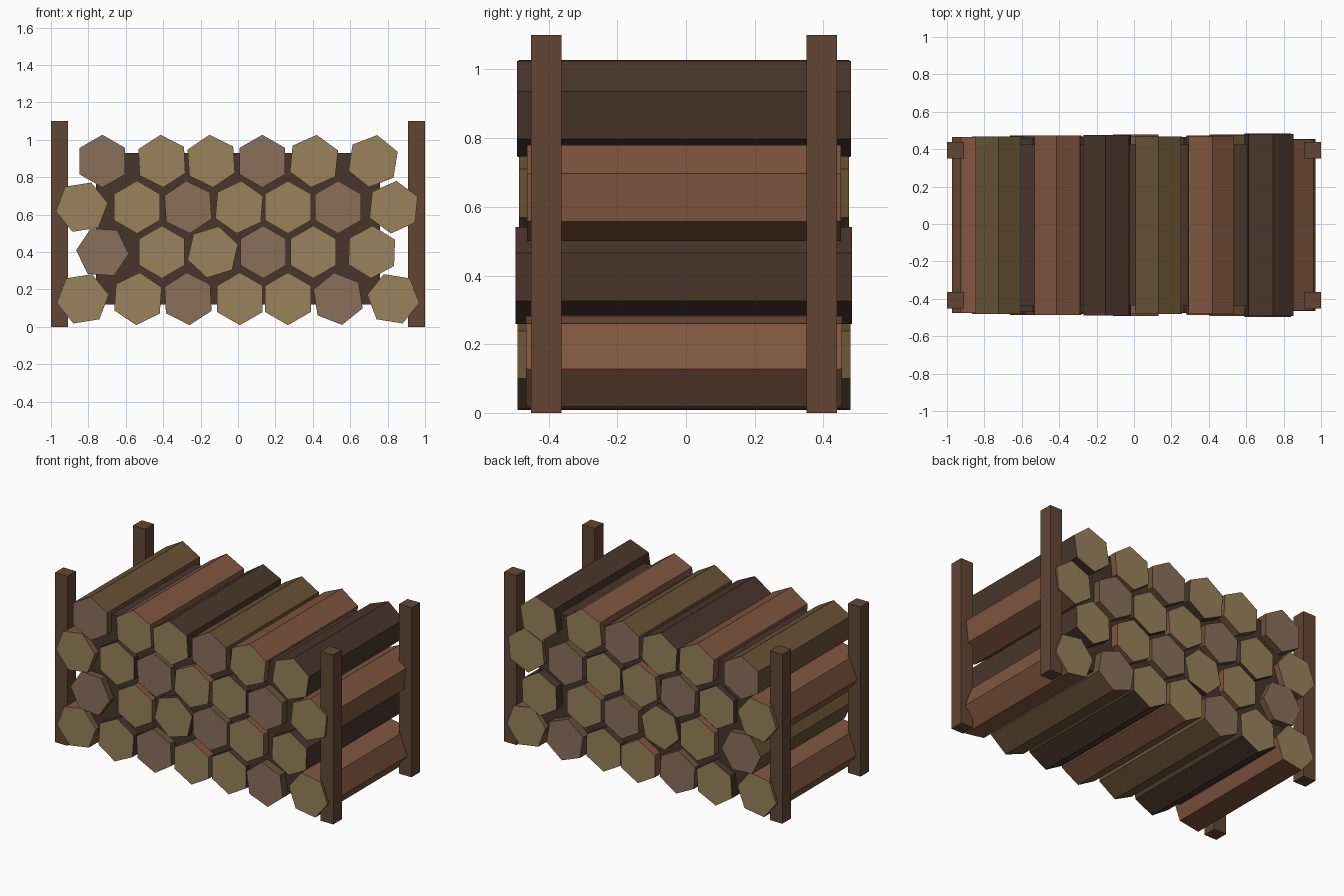
import bpy, bmesh
from math import sin, cos, radians

if "Cube" in bpy.data.objects:
    bpy.data.objects.remove(bpy.data.objects["Cube"])

def mat(name, r, g, b):
    m = bpy.data.materials.new(name)
    m.diffuse_color = [((c / 255 + 0.055) / 1.055) ** 2.4 for c in (r, g, b)] + [1]
    m.use_nodes = True
    m.node_tree.nodes["Principled BSDF"].inputs["Base Color"].default_value = m.diffuse_color
    return m

BARK = [mat("red_bark", 128, 86, 64), mat("dark_bark", 73, 54, 43), mat("olive_bark", 105, 82, 54)]
TAN = mat("tan_end", 152, 130, 91)
GREY = mat("grey_end", 138, 112, 91)
POST = mat("post_wood", 98, 70, 52)
CORE = mat("core_dark", 72, 53, 43)
YC = -0.006

def finish(name, bm, mats):
    bmesh.ops.recalc_face_normals(bm, faces=bm.faces)
    me = bpy.data.meshes.new(name)
    bm.to_mesh(me)
    bm.free()
    for m in mats:
        me.materials.append(m)
    bpy.context.collection.objects.link(bpy.data.objects.new(name, me))

def box(name, x0, x1, y0, y1, z0, z1, m):
    bm = bmesh.new()
    bmesh.ops.create_cube(bm, size=1)
    for v in bm.verts:
        v.co = ((x0 + x1) / 2 + v.co.x * (x1 - x0),
                (y0 + y1) / 2 + v.co.y * (y1 - y0),
                (z0 + z1) / 2 + v.co.z * (z1 - z0))
    finish(name, bm, [m])

# Six-sided log along y, with differently coloured cut ends
def log(name, x, z, rot, half, kind, r=0.141):
    bm = bmesh.new()
    rings = []
    for y in (YC - half, YC + half):
        rings.append([bm.verts.new((x + r * cos(radians(rot + 60 * i)), y,
                                    z + r * sin(radians(rot + 60 * i)))) for i in range(6)])
    a, b = rings
    for i in range(6):
        j = (i + 1) % 6
        bm.faces.new((a[i], a[j], b[j], b[i]))
    for ring in rings:
        bm.faces.new(ring).material_index = 1
    finish(name, bm, [BARK[kind], GREY if kind == 2 else TAN])

# Rows of logs: height, then (x, rotation, half length)
ROWS = [
    (0.15, [(-0.83, 9, .465), (-0.535, 26, .48), (-0.267, 33, .475), (0.01, 30, .485),
            (0.267, 30, .47), (0.535, 39, .485), (0.83, 51, .46)]),
    (0.40, [(-0.725, 56, .475), (-0.407, 30, .47), (-0.135, 17, .465), (0.135, 30, .475),
            (0.402, 30, .48), (0.715, 28, .49)]),
    (0.64, [(-0.835, 9, .47), (-0.54, 30, .465), (-0.267, 34, .47), (0.006, 25, .475),
            (0.267, 30, .47), (0.535, 30, .48), (0.832, 24, .457)]),
    (0.886, [(-0.725, 30, .475), (-0.407, 33, .48), (-0.143, 34, .483), (0.13, 30, .475),
             (0.406, 24, .473), (0.722, 21, .486)]),
]
for r, (z, logs) in enumerate(ROWS):
    for c, (x, rot, half) in enumerate(logs):
        log(f"log_row{r + 1}_{c + 1}", x, z, rot, half, (c + 2 * (r % 2)) % 3)

# Dark filler behind the gaps
box("stack_core", -0.76, 0.76, YC - 0.43, YC + 0.43, 0.12, 0.93, CORE)

# Four corner posts
for side, sx in (("left", -1), ("right", 1)):
    for end, sy in (("front", -1), ("back", 1)):
        x, y = sx * 0.955, YC + sy * 0.401
        box(f"{end}_{side}_post", x - 0.045, x + 0.045, y - 0.044, y + 0.044, 0, 1.1, POST)
